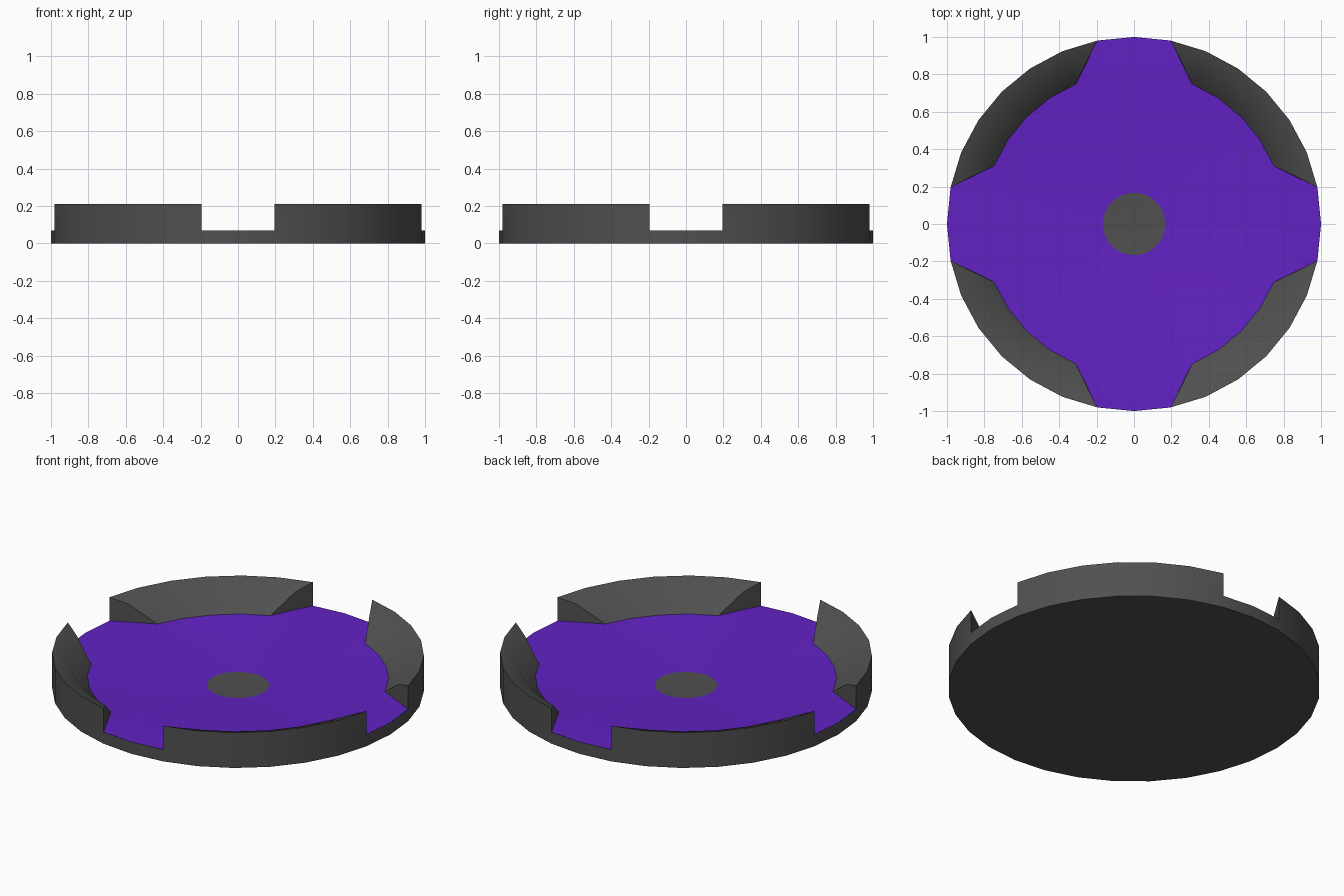
import bpy, bmesh
from math import cos, sin, radians

if "Cube" in bpy.data.objects:
    bpy.data.objects.remove(bpy.data.objects["Cube"])

STEP = 360 / 32
FLOOR_Z, WALL_Z = 0.07, 0.21
DISH_R, DISH_Z = 0.167, 0.027
FOOT_R = 0.81


def polar(r, deg, z):
    a = radians(deg)
    return (r * cos(a), r * sin(a), z)


def colour(name, rgba):
    m = bpy.data.materials.new(name)
    m.diffuse_color = rgba
    m.use_nodes = True
    m.node_tree.nodes["Principled BSDF"].inputs["Base Color"].default_value = m.diffuse_color
    return m


dark = colour("dark_grey", (0.08, 0.08, 0.08, 1))
purple = colour("purple", (0.12, 0.016, 0.55, 1))


def finish(bm, name, mats):
    bmesh.ops.remove_doubles(bm, verts=bm.verts, dist=1e-4)
    me = bpy.data.meshes.new(name)
    bm.to_mesh(me)
    bm.free()
    for m in mats:
        me.materials.append(m)
    ob = bpy.data.objects.new(name, me)
    bpy.context.collection.objects.link(ob)
    bpy.ops.object.select_all(action='DESELECT')
    ob.select_set(True)
    bpy.context.view_layer.objects.active = ob
    bpy.ops.object.shade_smooth_by_angle(angle=radians(30))


bm = bmesh.new()


def face(pts, mat=0):
    f = bm.faces.new([bm.verts.new(p) for p in pts])
    f.material_index = mat


# Underside and centre spot
face([polar(1, -k * STEP, 0) for k in range(32)])
face([polar(DISH_R, k * STEP, DISH_Z) for k in range(32)])

for k in range(32):
    a, b, q = k * STEP, (k + 1) * STEP, k % 8
    # Outer side, taller where the walls stand
    face([polar(1, a, 0), polar(1, b, 0), polar(1, b, FLOOR_Z), polar(1, a, FLOOR_Z)])
    # Slightly dished floor
    face([polar(DISH_R, a, DISH_Z), polar(FOOT_R, a, FLOOR_Z),
          polar(FOOT_R, b, FLOOR_Z), polar(DISH_R, b, DISH_Z)], 1)
    # Flat floor running out to the rim through the gaps
    ia, ib = polar(FOOT_R, a, FLOOR_Z), polar(FOOT_R, b, FLOOR_Z)
    oa, ob_ = polar(1, a, FLOOR_Z), polar(1, b, FLOOR_Z)
    if q in (7, 0):
        face([ia, oa, ob_, ib], 1)
    elif q == 1:
        face([ia, oa, ib], 1)
    elif q == 6:
        face([ia, ob_, ib], 1)

# Four curved walls with a rounded inner slope
for quarter in range(4):
    base = quarter * 90
    angs = [base + k * STEP for k in range(1, 8)]
    outer = [polar(1, a, FLOOR_Z) for a in angs]
    top = [polar(1, a, WALL_Z) for a in angs]
    mid = [polar(0.91, a, 0.175) for a in angs]
    mid[0], mid[-1] = polar(0.92, base + 15.4, 0.175), polar(0.92, base + 74.6, 0.175)
    foot = [polar(FOOT_R, a, FLOOR_Z) for a in angs]
    for i in range(6):
        face([outer[i], outer[i + 1], top[i + 1], top[i]])
        face([top[i], top[i + 1], mid[i + 1], mid[i]])
        if 0 < i < 5:
            face([mid[i], mid[i + 1], foot[i + 1], foot[i]])
    face([mid[0], mid[1], foot[1]])
    face([mid[5], mid[6], foot[5]])
    # Wall ends
    face([outer[0], top[0], mid[0], foot[1]])
    face([top[6], outer[6], foot[5], mid[6]])

finish(bm, "dished_tray", [dark, purple])
